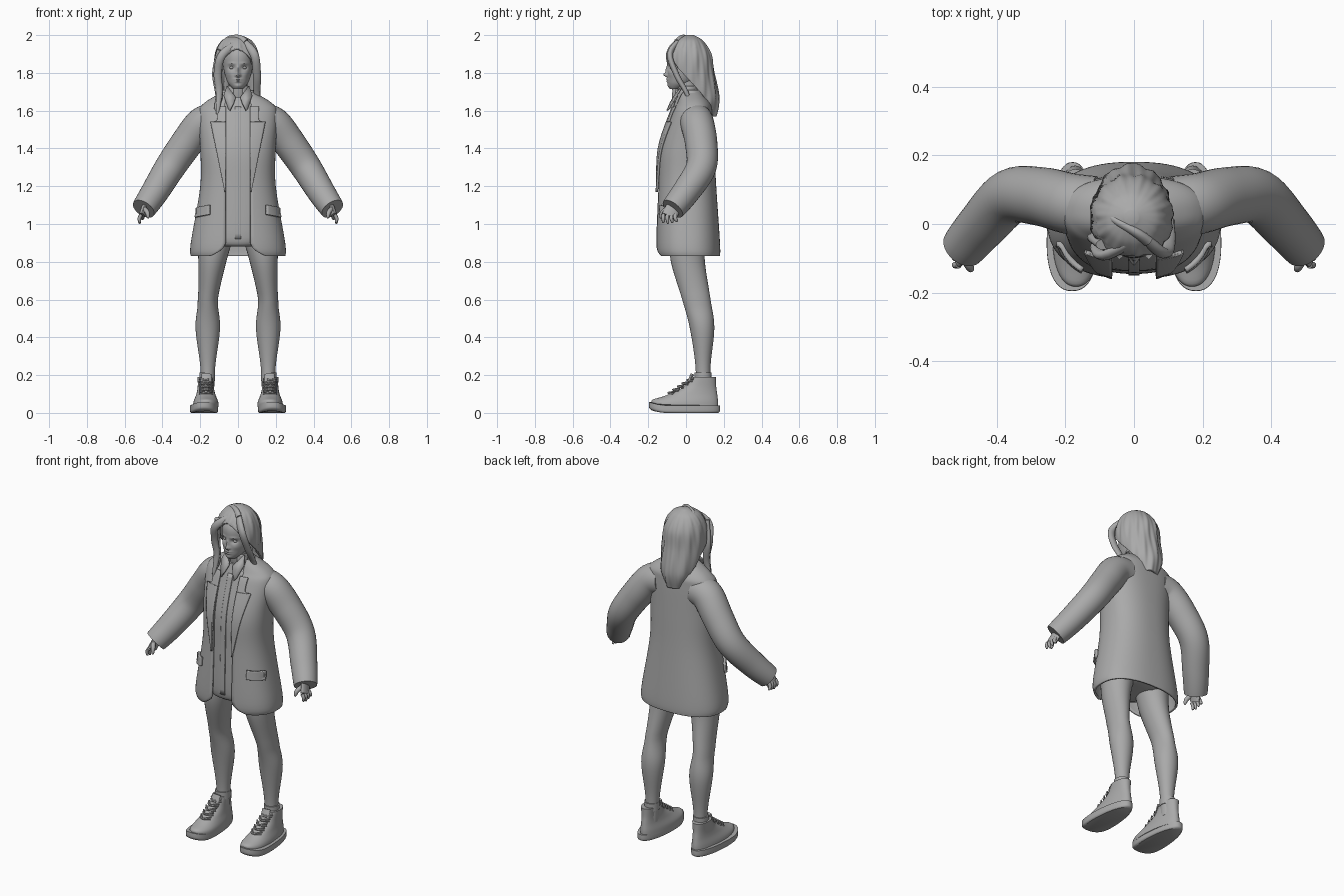
import bpy, bmesh, math
from mathutils import Vector

if "Cube" in bpy.data.objects:
    bpy.data.objects.remove(bpy.data.objects["Cube"])

grey = bpy.data.materials.new("plain grey")
grey.use_nodes = True
grey.diffuse_color = (.4, .4, .4, 1)
grey.node_tree.nodes["Principled BSDF"].inputs["Base Color"].default_value = grey.diffuse_color
parts = []


def finish(name, bm, mirror=False, thick=0, offset=-1):
    """Turn a bmesh into a named object with optional mirror and thickness."""
    bmesh.ops.remove_doubles(bm, verts=bm.verts, dist=.00001)
    mesh = bpy.data.meshes.new(name)
    bm.to_mesh(mesh)
    bm.free()
    mesh.materials.append(grey)
    obj = bpy.data.objects.new(name, mesh)
    bpy.context.collection.objects.link(obj)
    if thick:
        solidify = obj.modifiers.new("thickness", 'SOLIDIFY')
        solidify.thickness, solidify.offset = thick, offset
    if mirror:
        obj.modifiers.new("mirror", 'MIRROR').use_mirror_merge = False
    parts.append(obj)


def dense(rows, steps):
    """Resample rows of numbers with a smooth spline."""
    padded = [rows[0], *rows, rows[-1]]
    result = []
    for before, start, end, after in zip(padded, padded[1:], padded[2:], padded[3:]):
        for step in range(steps):
            t = step / steps
            result.append([
                b + t / 2 * (c - a + t * (2 * a - 5 * b + 4 * c - d + t * (3 * b - a - 3 * c + d)))
                for a, b, c, d in zip(before, start, end, after)])
    return result + [list(rows[-1])]


def skin(name, rings, closed=True, bottom=True, top=True, **options):
    """Bridge rings of points with quads and cap the ends."""
    bm = bmesh.new()
    verts = [[bm.verts.new(point) for point in ring] for ring in rings]
    count = len(verts[0])
    for low, high in zip(verts, verts[1:]):
        for j in range(count if closed else count - 1):
            k = (j + 1) % count
            bm.faces.new((low[j], low[k], high[k], high[j]))
    if bottom:
        bm.faces.new(verts[0][::-1])
    if top:
        bm.faces.new(verts[-1])
    finish(name, bm, **options)


def loft(name, rows, centre=0, square=2, sides=48, steps=6, gap=None, deform=None, **options):
    """Stack oval slices of height, half width, front, back; gap gives the front opening angle."""
    rings = []
    for z, half, front, back in dense(rows, steps):
        start = gap(z, half) if gap else 0
        ring = []
        for j in range(sides + 1 if gap else sides):
            angle = start + (math.tau - 2 * start) * j / sides
            s, c = math.sin(angle), math.cos(angle)
            x = centre + half * math.copysign(abs(s) ** (2 / square), s)
            y = (front + back) / 2 - (back - front) / 2 * math.copysign(abs(c) ** (2 / square), c)
            ring.append(deform(x, y, z) if deform else (x, y, z))
        rings.append(ring)
    skin(name, rings, closed=not gap, **options)


def tube(name, path, radius, end=None, power=1, sides=20, flat=1, across=(0, 1, 0), **options):
    """Sweep an oval along a path, going from one radius to another."""
    end = radius if end is None else end
    points = [Vector(p) for p in dense(path, 6)]
    last = len(points) - 1
    rings = []
    for i, point in enumerate(points):
        along = (points[min(i + 1, last)] - points[max(i - 1, 0)]).normalized()
        u = Vector(across)
        u = (u - along * u.dot(along)).normalized()
        v = along.cross(u)
        size = radius + (end - radius) * (i / last) ** power
        angles = [math.tau * j / sides for j in range(sides)]
        rings.append([point + size * (u * flat * math.cos(a) + v * math.sin(a)) for a in angles])
    skin(name, rings, **options)


def panel(name, base, rows, inner, lift, slope=0, **options):
    """Lay a strip on the front of a garment; rows are height and outer x."""
    base = dense(base, 6)
    rings = []
    for z, outer in dense(rows, 8):
        ring = []
        for j in range(9):
            x = inner + (outer - inner) * j / 8
            height = z - slope * (x - inner)
            low, high = next(p for p in zip(base, base[1:]) if p[1][0] >= height)
            mix = (height - low[0]) / (high[0] - low[0])
            half, front, back = (a + (b - a) * mix for a, b in zip(low[1:], high[1:]))
            reach = min(abs(x) / half, .97)
            bulge = (1 - reach ** FIT) ** (1 / FIT)
            ring.append((x, (front + back) / 2 - (back - front) / 2 * bulge - lift, height))
        rings.append(ring)
    skin(name, rings, closed=False, bottom=False, top=False, offset=0, **options)


# Jacket: shell with rounded front corners, lapels, flaps and collar
FIT = 2.4


def jacket_gap(z, half):
    opening = .066 + .08 * max(0, (.9 - z) / .07) ** 2
    return math.asin(min(.8, opening / half) ** (FIT / 2))


jacket = [(.83, .25, -.15, .18), (.9, .25, -.16, .18), (1.2, .2, -.15, .16), (1.4, .2, -.14, .15),
          (1.58, .21, -.08, .14), (1.64, .18, -.05, .13), (1.7, .08, -.03, .08)]
loft("jacket", jacket, square=FIT, sides=72, gap=jacket_gap, bottom=False, top=False, thick=.012)
panel("lapels", jacket, [(1.17, .07), (1.35, .105), (1.52, .14), (1.54, .14), (1.55, .11), (1.62, .11)],
      inner=.064, lift=.008, thick=.012, mirror=True)
panel("pocket_flaps", jacket, [(1.05, .226), (1.1, .226)], inner=.15, lift=.012, slope=.2,
      thick=.016, mirror=True)
loft("jacket_collar", [(1.64, .115, -.05, .12), (1.68, .1, -.04, .1), (1.71, .08, -.03, .08)],
     gap=lambda z, half: 1, bottom=False, top=False, thick=.01)

# Shirt with placket and pointed collar
shirt = [(.88, .1, -.12, .1), (.93, .17, -.145, .14), (1.2, .18, -.14, .14), (1.4, .18, -.13, .13),
         (1.58, .15, -.08, .12), (1.67, .06, -.05, .06)]
loft("shirt", shirt, square=FIT)
panel("shirt_placket", shirt, [(.92, .016), (1.3, .016), (1.62, .016)], inner=-.016, lift=.002, thick=.006)
loft("shirt_collar_band", [(1.65, .07, -.055, .07), (1.73, .06, -.045, .06)],
     gap=lambda z, half: .4, bottom=False, top=False, thick=.006)
skin("shirt_collar_points", [[(.012, -.066, 1.67), (.058, -.02, 1.73)],
     [(.022, -.083, 1.64), (.075, -.05, 1.68)], [(.042, -.1, 1.6), (.052, -.09, 1.61)]],
     closed=False, bottom=False, top=False, thick=.008, offset=0, mirror=True)

# Sleeves bending forward at the elbow
tube("sleeves", [(.12, .05, 1.55), (.19, .06, 1.53), (.27, .08, 1.43), (.36, .08, 1.3),
     (.44, 0, 1.17), (.5, -.07, 1.08)], radius=.09, end=.064, power=2, sides=32, mirror=True)

# Hands
tube("palms", [(.49, -.06, 1.1), (.51, -.09, 1.04)], radius=.04, flat=.4, across=(1, 0, 0), mirror=True)
for i, finger in enumerate(("index", "middle", "ring", "little")):
    y = -.12 + .021 * i
    tip = 1 + .006 * abs(i - 1)
    tube(finger + "_fingers", [(.512, y, 1.05), (.522, y, 1.03), (.52, y + .004 * i, tip)],
         radius=.01, end=.003, power=5, sides=10, mirror=True)
tube("thumbs", [(.495, -.1, 1.08), (.48, -.125, 1.06), (.475, -.135, 1.03)],
     radius=.013, end=.003, power=4, sides=10, mirror=True)


# Legs lean inward above the knee
def lean(x, y, z):
    return x - .12 * max(0, z - .6), y, z


loft("legs", [(.1, .033, .05, .13), (.25, .04, .05, .13), (.45, .065, .02, .15), (.6, .053, -.02, .13),
     (.8, .074, -.08, .1), (.95, .1, -.09, .1)], centre=.16, deform=lean, sides=32, mirror=True)
loft("socks", [(.17, .042, .045, .135), (.215, .042, .045, .135)], centre=.163, sides=32, mirror=True)


# High-top shoes: narrow heel, raised toe
def foot(x, y, z):
    narrow = .95 - .9 * y
    return .176 + (x - .176) * narrow, y, z + 2 * max(0, -y - .1) ** 2


loft("shoe_soles", [(0, .07, -.18, .17), (.01, .076, -.195, .18), (.04, .076, -.195, .18)],
     centre=.18, square=2.3, deform=foot, mirror=True)
loft("shoe_uppers", [(.03, .07, -.18, .17), (.06, .067, -.175, .17), (.1, .054, -.09, .165),
     (.14, .048, -.01, .16), (.19, .05, .03, .16)], centre=.17, square=2.2, deform=foot, mirror=True)
tube("shoe_tongues", [(.17, 0, .13), (.166, .034, .205)], radius=.027, flat=.35, mirror=True)
for i in range(5):
    y, z = -.088 + .025 * i, .1 + .017 * i
    for side in (-.034, .034):
        tube("shoe_laces", [(.17 - side, y + .022, z), (.17, y - .006, z + .006), (.17 + side, y + .028, z + .012)],
             radius=.005, sides=8, mirror=True)

# Head: face shaped by soft bumps of x, height, push, width, tallness
bumps = [(0, 1.79, -.02, .011, .011), (0, 1.815, -.011, .009, .022), (0, 1.766, -.007, .019, .005),
         (0, 1.754, -.007, .015, .005), (0, 1.73, -.005, .02, .01)]
for side in (-1, 1):
    eye, cheek, nostril = side * .033, side * .045, side * .011
    bumps += [(eye, 1.828, .012, .016, .011), (eye, 1.85, -.004, .02, .006),
              (cheek, 1.795, -.005, .018, .018), (nostril, 1.786, -.006, .006, .006)]


def face(x, y, z):
    if y < 0:
        y += sum(push * math.exp(-((x - across) / wide) ** 2 - ((z - height) / tall) ** 2)
                 for across, height, push, wide, tall in bumps)
    return x, y, z


loft("head", [(1.715, .025, -.085, -.03), (1.75, .055, -.097, .04), (1.82, .076, -.097, .09),
     (1.9, .078, -.095, .1), (1.97, .045, -.05, .06)], sides=112, steps=16, deform=face)
tube("neck", [(0, .035, 1.6), (0, .01, 1.69), (0, 0, 1.78)], radius=.055, end=.05, sides=28)
tube("eyes", [(.033, -.066, 1.828), (.033, -.085, 1.828)], radius=.013, end=.002, power=4,
     flat=.7, across=(0, 0, 1), mirror=True)


# Hair: wavy shell open around the face, plus loose locks
def waves(x, y, z):
    angle = math.atan2(x, y - .03)
    ripple = .022 * math.sin(11 * angle + 16 * z) + .012 * math.sin(23 * angle - 9 * z)
    scale = 1 + ripple * min(1, (2 - z) / .06)
    return x * scale - .007, .03 + (y - .03) * scale, z


def hairline(z, half):
    return 2 * min(1, max(0, (1.93 - z) / .3)) ** .6


loft("hair", [(1.57, .05, .06, .16), (1.66, .1, -.03, .175), (1.8, .12, -.1, .15), (1.9, .115, -.105, .135),
     (1.97, .08, -.06, .09), (2, .02, 0, .04)], sides=110, steps=10, gap=hairline, deform=waves,
     bottom=False, thick=.018)
locks = {
    "right_front_lock": [(.03, -.03, 1.97), (-.08, -.09, 1.9), (-.107, -.07, 1.8), (-.1, -.06, 1.7),
                         (-.11, -.08, 1.58)],
    "right_side_lock": [(-.09, -.06, 1.92), (-.115, -.04, 1.8), (-.1, -.05, 1.68), (-.12, -.06, 1.6)],
    "left_front_lock": [(.02, -.03, 1.97), (.085, -.085, 1.9), (.1, -.05, 1.79), (.1, 0, 1.7), (.11, .02, 1.64)],
    "crown_lock": [(.04, -.05, 1.96), (0, -.02, 1.98), (-.06, .02, 1.965), (-.1, .08, 1.88)]}
for name, path in locks.items():
    tube(name, path, radius=.022, end=.005, power=5, sides=16, flat=.7)

# Smooth shading that keeps hard edges
bpy.ops.object.select_all(action='DESELECT')
for obj in parts:
    obj.select_set(True)
bpy.context.view_layer.objects.active = parts[0]
bpy.ops.object.shade_smooth_by_angle(angle=math.radians(40))
